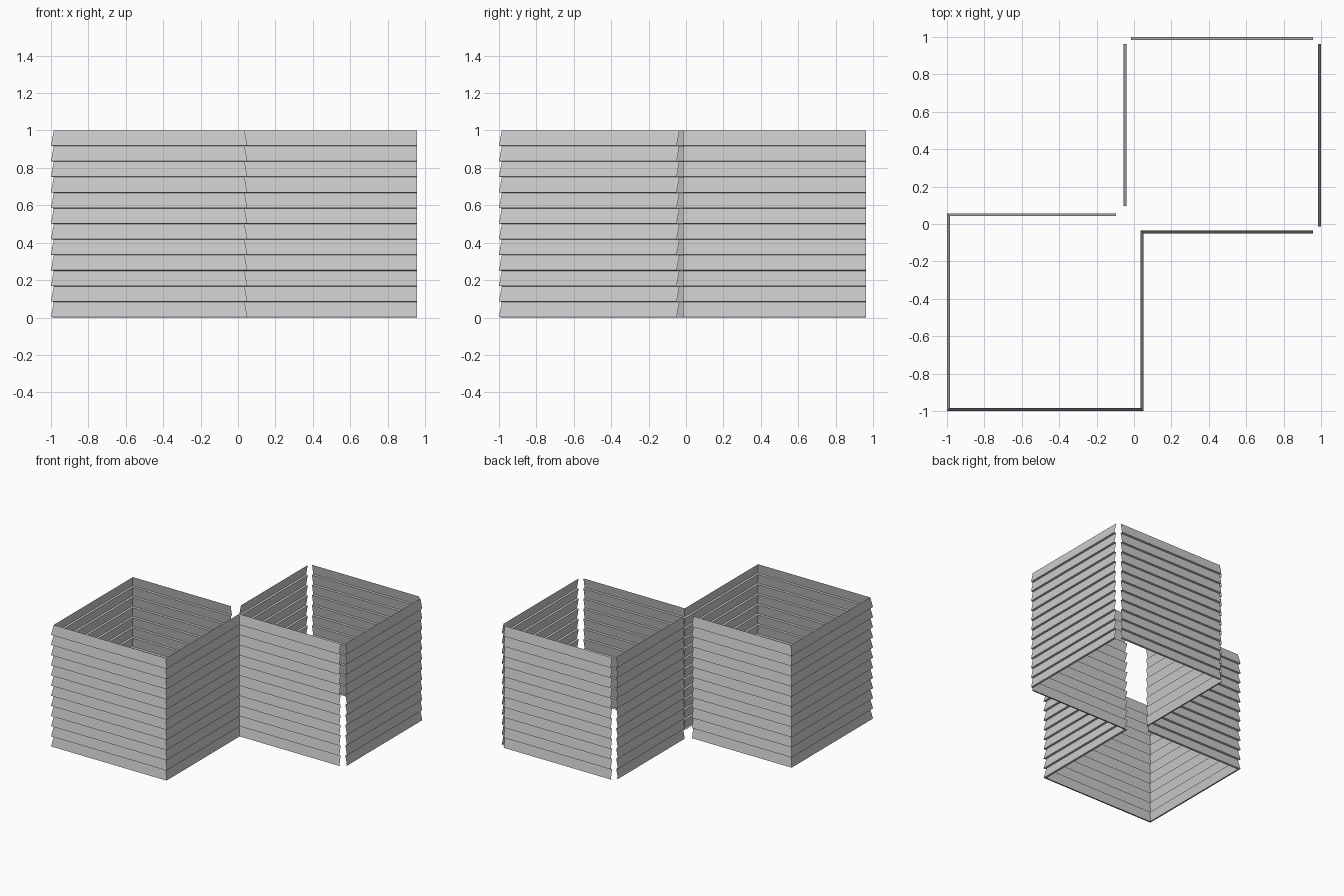
import bpy
from mathutils import Vector

if "Cube" in bpy.data.objects:
    bpy.data.objects.remove(bpy.data.objects["Cube"])

BOARDS = 12
LAP = 0.015          # how far each board leans inward at its top
H = 1.0 / BOARDS

# Sawtooth siding profile: (inward offset, height)
profile = [(LAP, 0.0)]
for i in range(BOARDS):
    profile += [(0.0, i * H + 0.003), (LAP, (i + 1) * H)]


def siding(name, path):
    """Sweep the profile along a plan path (outside on the right), mitring corners."""
    pts = [Vector(p) for p in path]
    normals = []
    for a, b in zip(pts, pts[1:]):
        d = (b - a).normalized()
        normals.append(Vector((-d.y, d.x)))
    # Inward direction at each point; right-angle corners sum both normals
    inward = [normals[0]]
    inward += [m + n for m, n in zip(normals, normals[1:])]
    inward.append(normals[-1])

    verts = [(p.x + n.x * o, p.y + n.y * o, z)
             for p, n in zip(pts, inward) for o, z in profile]
    k = len(profile)
    faces = [(c * k + r, (c + 1) * k + r, (c + 1) * k + r + 1, c * k + r + 1)
             for c in range(len(pts) - 1) for r in range(k - 1)]
    mesh = bpy.data.meshes.new(name)
    mesh.from_pydata(verts, [], faces)
    ob = bpy.data.objects.new(name, mesh)
    bpy.context.collection.objects.link(ob)
    return ob


# Continuous run with mitred outer and inner corners
siding("cornered_siding", [(-0.095, 0.057), (-1, 0.057), (-1, -1),
                           (0.05, -1), (0.05, -0.05), (0.957, -0.05)])
# Separate straight walls, leaving open corner gaps
siding("right_siding", [(1, -0.013), (1, 0.963)])
siding("back_siding", [(0.957, 1), (-0.017, 1)])
siding("inner_left_siding", [(-0.055, 0.963), (-0.055, 0.095)])
